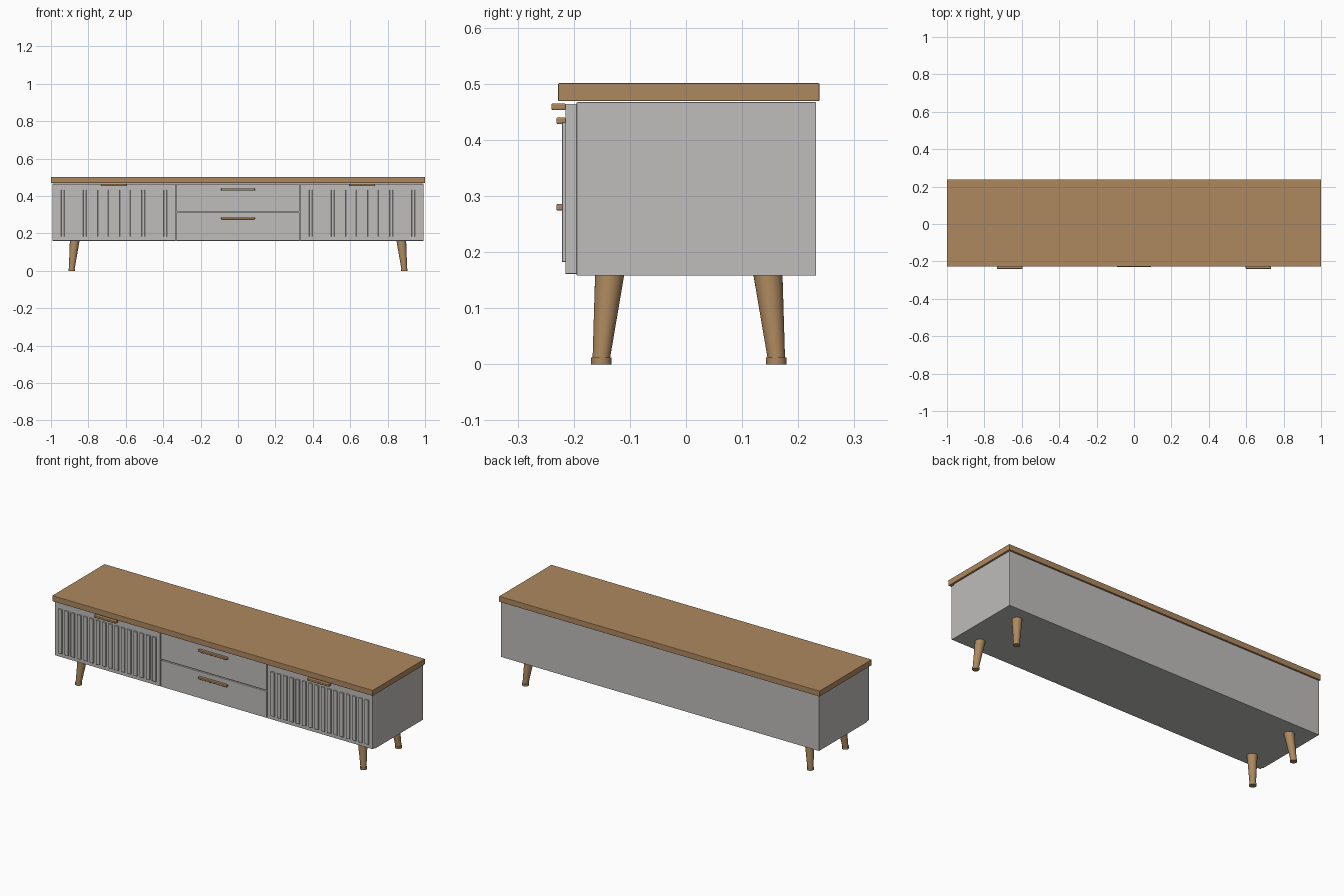
import bpy
from mathutils import Vector

cube = bpy.data.objects.get("Cube")
if cube:
    bpy.data.objects.remove(cube, do_unlink=True)


def material(name, rgb):
    mat = bpy.data.materials.new(name)
    mat.use_nodes = True
    mat.diffuse_color = (*rgb, 1)
    mat.node_tree.nodes["Principled BSDF"].inputs["Base Color"].default_value = (*rgb, 1)
    return mat


wood = material("warm oak", (0.42, 0.25, 0.115))
paint = material("pale grey paint", (0.52, 0.51, 0.50))


def box(name, x, y, z, mat, bevel=0.0015, segments=2):
    """Box from (min, max) ranges, with softened edges."""
    bpy.ops.mesh.primitive_cube_add(size=1)
    ob = bpy.context.object
    ob.name = name
    ob.data.materials.append(mat)
    for v in ob.data.vertices:
        v.co = [r[0] + (c + 0.5) * (r[1] - r[0]) for c, r in zip(v.co, (x, y, z))]
    mod = ob.modifiers.new("soft edges", 'BEVEL')
    mod.width = bevel
    mod.segments = segments
    return ob


def tapered_rod(name, start, end, r1, r2):
    """Round rod whose end rings stay level, sheared between two points."""
    start, end = Vector(start), Vector(end)
    bpy.ops.mesh.primitive_cone_add(vertices=32, radius1=r1, radius2=r2, depth=1)
    ob = bpy.context.object
    ob.name = name
    ob.data.materials.append(wood)
    for v in ob.data.vertices:
        centre = start.lerp(end, v.co.z + 0.5)
        v.co = (centre.x + v.co.x, centre.y + v.co.y, centre.z)
    bpy.ops.object.shade_smooth_by_angle()
    return ob


# Cabinet body and top board
box("cabinet_body", (-0.993, 0.993), (-0.195, 0.232), (0.158, 0.467), paint)
box("top_board", (-1, 1), (-0.228, 0.238), (0.469, 0.501), wood, 0.002)

# Drawers with bar handles
front_y = (-0.215, -0.194)
for name, z, hz in (("lower", (0.161, 0.311), 0.280), ("upper", (0.316, 0.464), 0.434)):
    box(name + "_drawer", (-0.33, 0.33), front_y, z, paint)
    box(name + "_drawer_handle", (-0.09, 0.09), (-0.231, -0.214),
        (hz - 0.006, hz + 0.006), wood, 0.003, 3)

# Slatted doors with edge handles
slat_count = 16
door_in, door_out = 0.335, 0.991
slat_in, slat_out = 0.35, 0.976
pitch = (slat_out - slat_in) / slat_count
for side, s in (("left", 1), ("right", -1)):
    def span(a, b):
        return tuple(sorted((s * a, s * b)))
    box(side + "_door", span(door_in, door_out), front_y, (0.161, 0.464), paint)
    box(side + "_door_handle", span(0.597, 0.733), (-0.24, -0.214),
        (0.453, 0.465), wood, 0.003, 3)
    for i in range(slat_count):
        c = slat_in + pitch * (i + 0.5)
        box(f"{side}_door_slat_{i + 1}", span(c - pitch * 0.3, c + pitch * 0.3),
            (-0.221, -0.214), (0.182, 0.432), paint, 0.001, 1)

# Splayed tapered legs with small foot collars
for side, sx in (("left", 1), ("right", -1)):
    for end, sy in (("front", -1), ("back", 1)):
        foot = Vector((sx * 0.889, 0.005 + sy * 0.156, 0))
        top = (sx * 0.873, 0.005 + sy * 0.141, 0.16)
        tapered_rod(f"{end}_{side}_leg", foot + Vector((0, 0, 0.01)), top, 0.0155, 0.026)
        tapered_rod(f"{end}_{side}_foot", foot, foot + Vector((0, 0, 0.012)), 0.018, 0.018)
